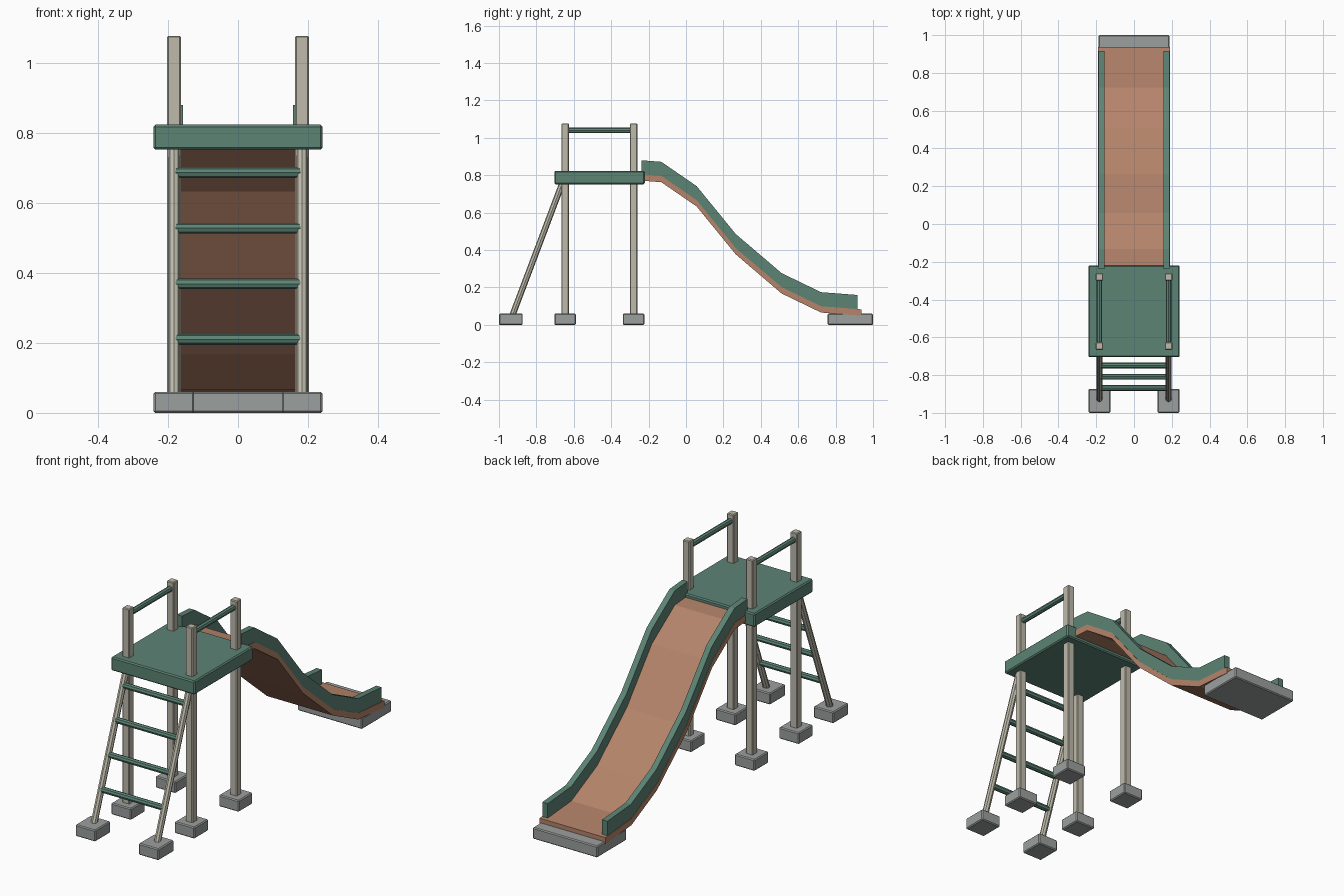
import bpy, bmesh
from mathutils import Vector

if "Cube" in bpy.data.objects:
    bpy.data.objects.remove(bpy.data.objects["Cube"])


def material(name, rgb):
    m = bpy.data.materials.new(name)
    m.diffuse_color = (*rgb, 1)
    m.use_nodes = True
    m.node_tree.nodes["Principled BSDF"].inputs["Base Color"].default_value = m.diffuse_color
    return m


GREEN = material("green paint", (0.107, 0.23, 0.178))
ORANGE = material("slide orange", (0.46, 0.23, 0.145))
WOOD = material("pale post", (0.52, 0.50, 0.41))
CONCRETE = material("concrete", (0.33, 0.35, 0.34))


def finish(name, bm, mat):
    bmesh.ops.recalc_face_normals(bm, faces=bm.faces)
    me = bpy.data.meshes.new(name)
    bm.to_mesh(me)
    bm.free()
    me.materials.append(mat)
    ob = bpy.data.objects.new(name, me)
    bpy.context.collection.objects.link(ob)
    return ob


def box(name, lo, hi, mat, bevel=0.005):
    lo, hi = Vector(lo), Vector(hi)
    bm = bmesh.new()
    bmesh.ops.create_cube(bm, size=1)
    bmesh.ops.scale(bm, vec=hi - lo, verts=bm.verts)
    bmesh.ops.translate(bm, vec=(lo + hi) / 2, verts=bm.verts)
    bmesh.ops.bevel(bm, geom=bm.edges[:], offset=bevel, segments=1, affect='EDGES')
    return finish(name, bm, mat)


def bar(name, a, b, radius, mat):
    """Eight-sided bar between two points."""
    a, b = Vector(a), Vector(b)
    bm = bmesh.new()
    bmesh.ops.create_cone(bm, cap_ends=True, segments=8, radius1=radius,
                          radius2=radius, depth=(b - a).length)
    ob = finish(name, bm, mat)
    ob.location = (a + b) / 2
    ob.rotation_euler = (b - a).to_track_quat('Z', 'Y').to_euler()
    return ob


def strip(name, path, x0, x1, z0, z1, mat):
    """Rectangular section following a (y, z) path, offset vertically."""
    bm = bmesh.new()
    rings = [[bm.verts.new((x, y, z + dz)) for x, dz in
              ((x0, z0), (x1, z0), (x1, z1), (x0, z1))] for y, z in path]
    for r, s in zip(rings, rings[1:]):
        for i in range(4):
            j = (i + 1) % 4
            bm.faces.new((r[i], r[j], s[j], s[i]))
    bm.faces.new(rings[0])
    bm.faces.new(rings[-1])
    return finish(name, bm, mat)


PX = 0.183              # side offset of posts and ladder rails
POST_Y = (-0.646, -0.28)

# platform
box("platform", (-0.242, -0.704, 0.752), (0.242, -0.22, 0.823), GREEN, 0.006)

for side, s in (("left", -1), ("right", 1)):
    x = s * PX
    # posts on concrete footings
    for end, y in zip(("ladder", "slide"), POST_Y):
        box(f"{side}_{end}_post", (x - 0.02, y - 0.02, 0.03),
            (x + 0.02, y + 0.02, 1.077), WOOD, 0.004)
        box(f"{side}_{end}_post_footing", (x - 0.058, y - 0.058, 0),
            (x + 0.058, y + 0.058, 0.06), CONCRETE)
    # handrail
    bar(f"{side}_handrail", (x, POST_Y[0], 1.04), (x, POST_Y[1], 1.04), 0.0145, GREEN)
    # ladder stringer and footing
    bar(f"{side}_ladder_stringer", (x, -0.936, 0.03), (x, -0.655, 0.775), 0.0165, WOOD)
    box(f"{side}_ladder_footing", (x - 0.058, -1.0, 0),
        (x + 0.058, -0.873, 0.06), CONCRETE)

# ladder rungs
for i in range(4):
    z = 0.21 + 0.1587 * i
    y = -0.936 + (z - 0.03) * 0.377
    bar(f"ladder_rung_{i + 1}", (-0.186, y, z), (0.186, y, z), 0.0155, GREEN)

# slide bed, underside path as (y, z)
PATH = [(-0.238, 0.771), (-0.132, 0.763), (0.057, 0.633), (0.266, 0.377),
        (0.511, 0.168), (0.722, 0.066), (0.937, 0.049)]
strip("slide_bed", PATH, -0.19, 0.19, 0, 0.034, ORANGE)

# slide side walls
WALL = PATH[:-1] + [(0.917, 0.051)]
for side, s in (("left", -1), ("right", 1)):
    strip(f"{side}_slide_wall", WALL, s * 0.157, s * 0.188, 0.03, 0.109, GREEN)

# landing slab
box("landing_slab", (-0.187, 0.757, 0), (0.187, 1.0, 0.06), CONCRETE)
